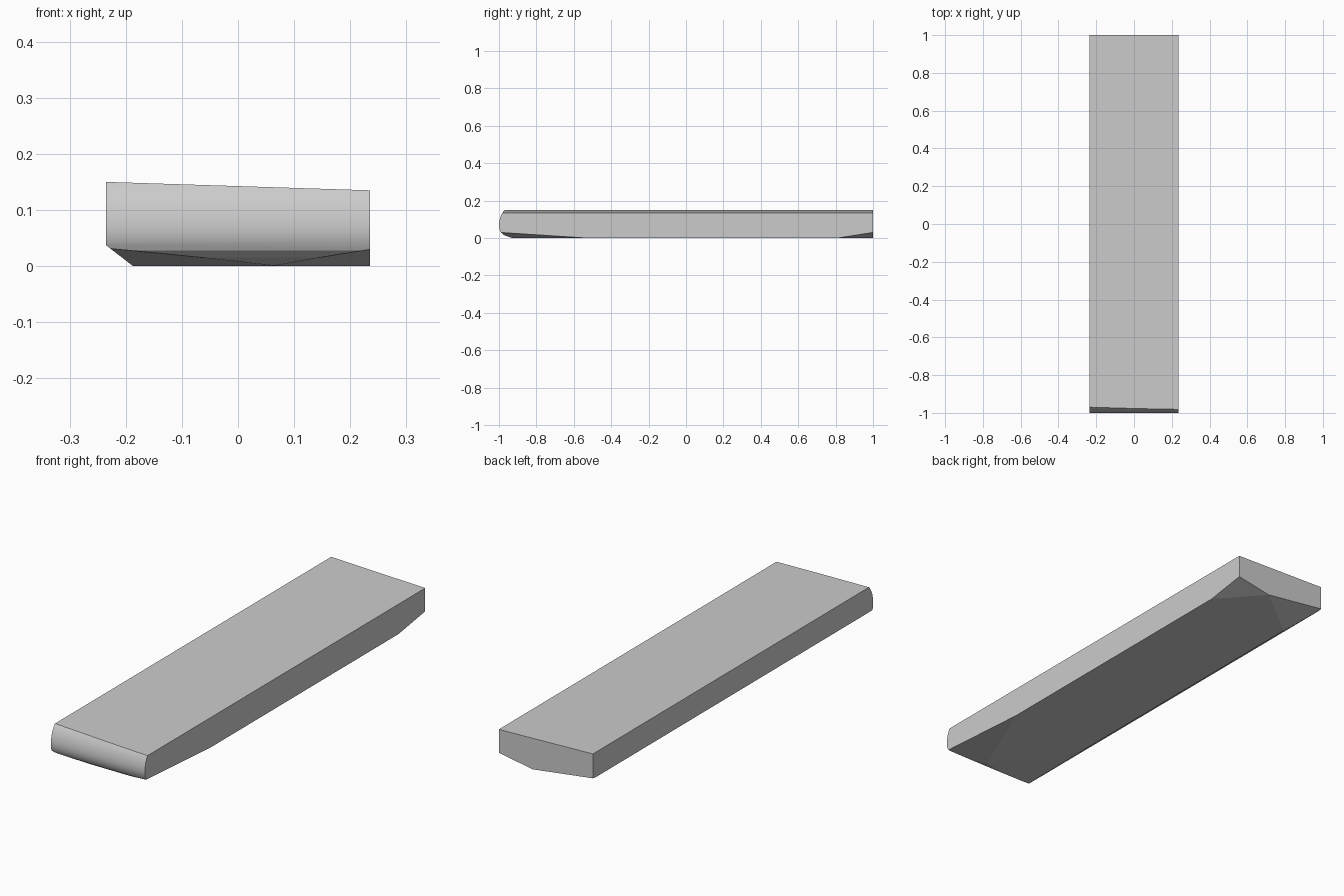
import bpy, bmesh
from mathutils import Vector

if "Cube" in bpy.data.objects:
    bpy.data.objects.remove(bpy.data.objects["Cube"])

W = 0.235

# side profile (y, z): square back, rounded front nose
profile = [(1, 0), (1, 0.152), (-0.968, 0.152), (-0.977, 0.142), (-0.986, 0.127),
           (-0.994, 0.107), (-0.999, 0.085), (-1, 0.065), (-0.997, 0.045),
           (-0.988, 0.028), (-0.972, 0.015), (-0.93, 0)]
bm = bmesh.new()
face = bm.faces.new([bm.verts.new((-W, y, z)) for y, z in profile])
ext = bmesh.ops.extrude_face_region(bm, geom=[face])
bmesh.ops.translate(bm, vec=(2 * W, 0, 0),
                    verts=[v for v in ext["geom"] if isinstance(v, bmesh.types.BMVert)])


def slice_off(a, b, c):
    """Cut away everything beyond the plane through three points and cap it."""
    a, b, c = Vector(a), Vector(b), Vector(c)
    n = (b - a).cross(c - a).normalized()
    if n.dot(Vector((0, 0, 0.08)) - a) > 0:
        n = -n
    cut = bmesh.ops.bisect_plane(bm, geom=bm.verts[:] + bm.edges[:] + bm.faces[:],
                                 plane_co=a, plane_no=n, clear_outer=True, dist=1e-6)
    edges = [e for e in cut["geom_cut"] if isinstance(e, bmesh.types.BMEdge)]
    bmesh.ops.contextual_create(bm, geom=edges)


# sloping top
slice_off((-W, -1, 0.15), (-W, 1, 0.15), (W, 0, 0.135))
# long chamfer on the lower left edge
slice_off((-W, -1, 0.037), (-W, 1, 0.037), (-0.187, 0, 0))
# chipped lower corners: back left, back right, front right, front left
slice_off((-W, 1, 0.04), (0.066, 1, 0), (-0.187, 0.8, 0))
slice_off((W, 1, 0.03), (0.066, 1, 0), (W, 0.81, 0))
slice_off((W, -0.98, 0.029), (0.066, -0.95, 0.002), (W, -0.53, 0))
slice_off((-0.2, -0.98, 0.028), (0.066, -0.95, 0.002), (-0.187, -0.6, 0))

bmesh.ops.recalc_face_normals(bm, faces=bm.faces[:])
mesh = bpy.data.meshes.new("plank")
bm.to_mesh(mesh)
bm.free()
plank = bpy.data.objects.new("plank", mesh)
bpy.context.collection.objects.link(plank)
bpy.context.view_layer.objects.active = plank
plank.select_set(True)
bpy.ops.object.shade_smooth_by_angle(angle=0.4)
# keep the large cut faces flat
for p in mesh.polygons:
    if p.normal.z < -0.7 or abs(p.normal.x) > 0.5 or p.normal.z > 0.95:
        p.use_smooth = False
